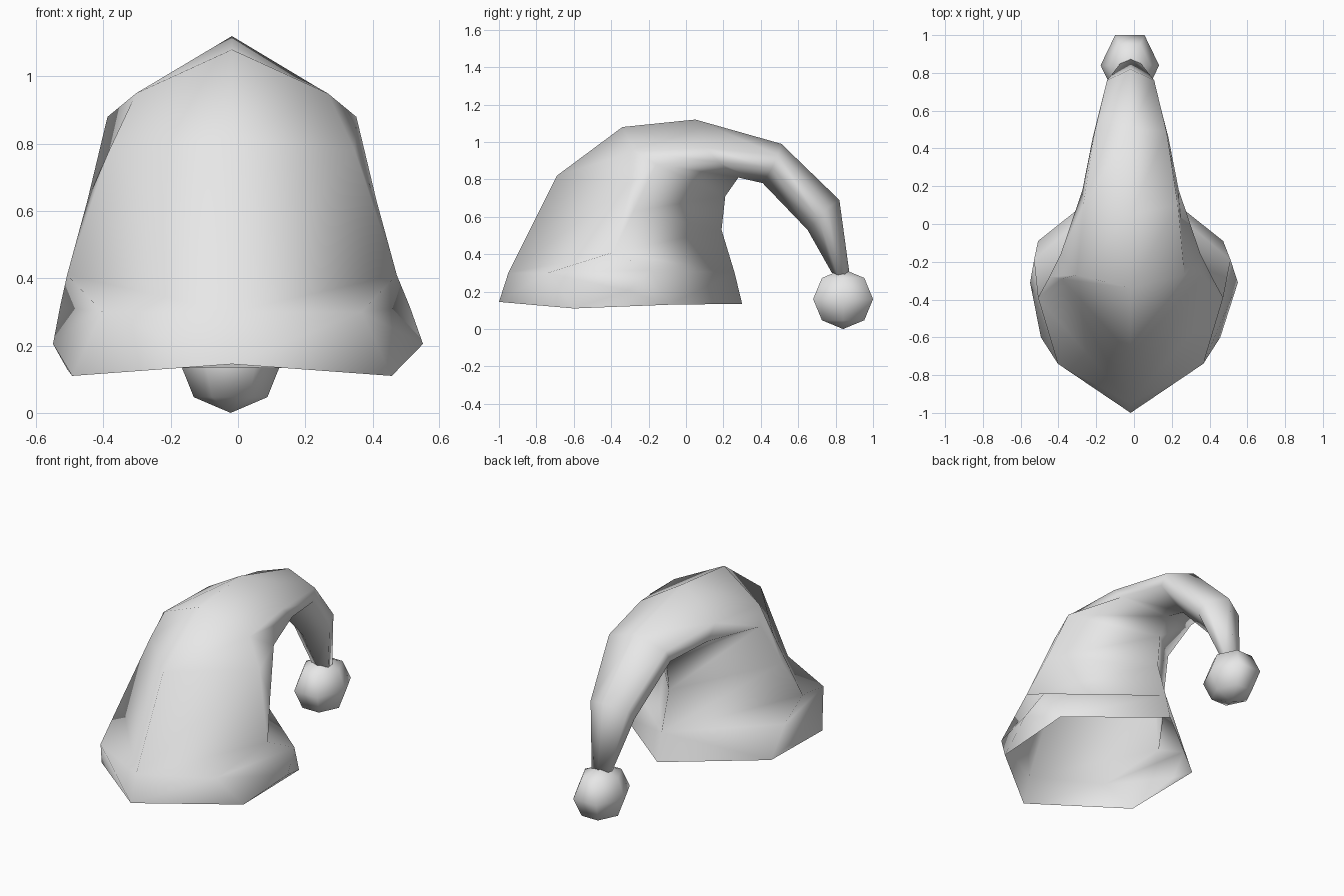
import bpy, bmesh
from math import radians
from mathutils import Matrix

default_cube = bpy.data.objects.get("Cube")
if default_cube:
    bpy.data.objects.remove(default_cube, do_unlink=True)

CENTRE = -0.018

grey = bpy.data.materials.new("light grey cloth")
grey.use_nodes = True
grey.diffuse_color = (0.8, 0.8, 0.8, 1)
grey.node_tree.nodes["Principled BSDF"].inputs["Base Color"].default_value = (0.8, 0.8, 0.8, 1)


def finish(bm, name):
    """Turn a bmesh into a smooth, coloured object."""
    bmesh.ops.recalc_face_normals(bm, faces=bm.faces[:])
    for face in bm.faces:
        face.smooth = True
    mesh = bpy.data.meshes.new(name)
    bm.to_mesh(mesh)
    bm.free()
    mesh.materials.append(grey)
    obj = bpy.data.objects.new(name, mesh)
    bpy.context.collection.objects.link(obj)
    return obj


def add_ring(bm, front, fore_side, rear_side, back):
    """Six-sided section, symmetric in x, from its half outline."""
    half = [(0, *front), fore_side, rear_side, (0, *back)]
    outline = half + [(-x, y, z) for x, y, z in (rear_side, fore_side)]
    return [bm.verts.new((x + CENTRE, y, z)) for x, y, z in outline]


def bridge(bm, lower, upper, sides=range(6)):
    for i in sides:
        j = (i + 1) % 6
        bm.faces.new((lower[i], lower[j], upper[j], upper[i]))


# Hat sections from the brim, over the crown and down the drooping tail:
# front (y, z), fore side (x, y, z), rear side (x, y, z), back (y, z)
sections = [
    ((-1.00, .145), (.475, -.60, .11), (.49, -.09, .13), (.30, .135)),
    ((-.95, .30), (.385, -.74, .30), (.49, -.39, .41), (.26, .30)),
    ((-.69, .82), (.365, -.29, .78), (.43, -.28, .63), (.19, .53)),
    ((-.34, 1.08), (.285, -.27, .95), (.37, -.16, .88), (.21, .71)),
    ((.05, 1.12), (.25, .10, .97), (.255, .18, .89), (.28, .81)),
    ((.51, .99), (.19, .49, .93), (.20, .46, .86), (.41, .78)),
    ((.82, .69), (.125, .76, .65), (.135, .71, .59), (.65, .53)),
    ((.875, .29), (.055, .85, .29), (.055, .81, .29), (.78, .30)),
]
bm = bmesh.new()
rings = [add_ring(bm, *s) for s in sections]
brim, band, crown = rings[:3]
bridge(bm, band, crown, sides=(2, 3))
for lower, upper in zip(rings[2:], rings[3:]):
    bridge(bm, lower, upper)
bm.faces.new(rings[-1])

# Lower crown facets and the turned-up band, with a ledge on top of the band
for side, fore, rear in ((1, 1, 2), (-1, 5, 4)):
    bulge = bm.verts.new((side * .55, -.31, .205))
    corner = bm.verts.new((side * .52 + CENTRE / 2, -.19, .315))
    loop = [brim[fore], band[fore], corner, brim[rear]]
    for a, b in zip(loop, loop[1:] + loop[:1]):
        bm.faces.new((a, b, bulge))
    for face in (
        (brim[0], brim[fore], band[fore]),
        (brim[0], band[fore], band[0]),
        (band[0], band[fore], band[rear]),
        (band[fore], corner, band[rear]),
        (corner, band[3], band[rear]),
        (brim[rear], brim[3], band[3], corner),
        (band[0], band[rear], crown[fore]),
        (band[0], crown[fore], crown[0]),
        (band[rear], crown[rear], crown[fore]),
    ):
        bm.faces.new(face)
finish(bm, "hat_body")

# Bobble on the end of the tail
bm = bmesh.new()
bmesh.ops.create_uvsphere(bm, u_segments=6, v_segments=4, radius=1,
                          matrix=Matrix.Rotation(radians(30), 4, "Z"))
bobble = finish(bm, "bobble")
bobble.scale = (.155, .185, .16)
bobble.location = (-.022, .84, .16)
